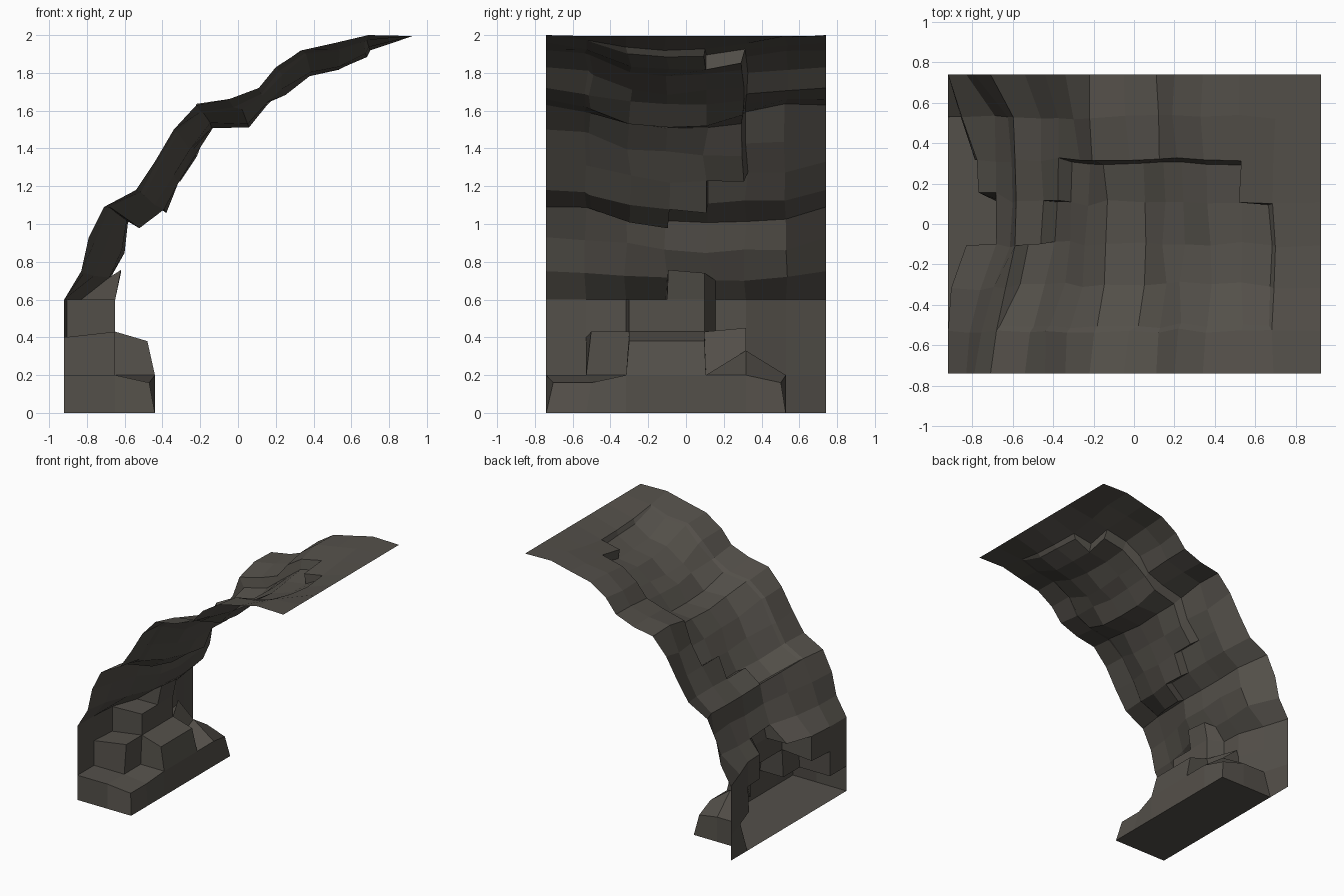
import bpy
import bmesh
import random
from mathutils import Vector

random.seed(4)
if "Cube" in bpy.data.objects:
    bpy.data.objects.remove(bpy.data.objects["Cube"], do_unlink=True)

# Single stone colour
rock = bpy.data.materials.new("dark_rock")
colour = (0.088, 0.080, 0.068, 1)
rock.diffuse_color = colour
rock.use_nodes = True
rock.node_tree.nodes["Principled BSDF"].inputs["Base Color"].default_value = colour

# Side profile of the overhang (x, z), from the ground up to the lip
PROFILE = [(-.92, 0), (-.92, .2), (-.92, .4), (-.92, .6), (-.83, .75), (-.79, .93),
           (-.71, 1.09), (-.54, 1.18), (-.44, 1.33), (-.34, 1.5), (-.22, 1.63),
           (-.05, 1.66), (.11, 1.72), (.2, 1.83), (.34, 1.92), (.52, 1.96),
           (.69, 2), (.925, 1.995)]
DENT = [0, .14, .15, .15, .16, .2, .15, .11, .09, .09, .08, .09, .07, .06, .06, .07, .09, 0]
FOOT_SHAPE = (0, 0, .1, .6, 1, .95, .45, 0)
LOW_SHAPE = (0, .15, .5, .9, 1, 1, .85, 0)
HIGH_SHAPE = (0, .4, .8, 1, .9, .4, .05, 0)
COLS = 7
LAST = len(PROFILE) - 1
WIDTH = 1.48


def column_y(c):
    return WIDTH * (c / COLS - .5)


def inward(p):
    """Direction from the shell towards the middle of the arch."""
    return Vector((.75 - p.x, 0, .3 - p.z)).normalized()


def jitter(amount):
    return Vector([random.uniform(-amount, amount) for _ in range(3)])


# Shell grid, dented inwards away from its borders
bm = bmesh.new()
grid = []
for r, (x, z) in enumerate(PROFILE):
    shape = FOOT_SHAPE if r < 4 else LOW_SHAPE if r < 10 else HIGH_SHAPE
    row = []
    for c in range(COLS + 1):
        p = Vector((x, column_y(c), z))
        side = Vector((1, 0, 0)) if r < 4 else inward(p)
        p += side * DENT[r] * shape[c]
        if 3 < r < LAST and 0 < c < COLS:
            p += jitter(.012)
        if c == 4 and 1 < r < 5:
            p.y += .05
        row.append(bm.verts.new(p))
    grid.append(row)
cells = {}
for r in range(LAST):
    for c in range(COLS):
        cells[r, c] = bm.faces.new((grid[r][c], grid[r][c + 1],
                                    grid[r + 1][c + 1], grid[r + 1][c]))


def pull_out(faces):
    """Extrude faces, returning the new cap faces and their vertices."""
    geom = bmesh.ops.extrude_face_region(bm, geom=faces)["geom"]
    old = [f for f in faces if f.is_valid]
    if old:
        bmesh.ops.delete(bm, geom=old, context='FACES')
    caps = [g for g in geom if isinstance(g, bmesh.types.BMFace)]
    verts = [g for g in geom if isinstance(g, bmesh.types.BMVert)]
    return caps, verts


def region(spans):
    """Cells from {row: (first column, last column)}."""
    return [cells[r, c] for r, (a, b) in spans.items() for c in range(a, b + 1)]


# Stepped ledges at the foot: first the full stack, then the lower steps
caps, verts = pull_out(region({0: (0, 5), 1: (1, 4), 2: (2, 3), 3: (3, 3)}))
for v in verts:
    x, y, z = v.co
    v.co.x = -.65 if z < .65 else -.62
    if .1 < z < .3 and .2 < y < .5:
        # Ramp on the far side of the steps
        v.co.x, v.co.z = -.62, .33
    elif z > .3 and y > .25:
        v.co.x, v.co.z = -.76, .45
    elif z > .3:
        v.co.y = y * .95 - (.05 if y > .05 else 0)
        v.co.z = z + (.03 if z < .5 else .04 if z > .65 else 0)
lower = []
for f in caps:
    mid = f.calc_center_median()
    if mid.z < .2 or (mid.z < .43 and -.32 < mid.y < .11):
        lower.append(f)
caps, verts = pull_out(lower)
for v in verts:
    v.co.x = -.44
    if v.co.z > .35:
        v.co.x = -.48
        v.co.z = .38
    elif v.co.z > .1:
        v.co.z = .2
        if abs(v.co.y) > .45:
            v.co.x = -.47
            v.co.z = .16
            v.co.y *= .95

# Boulders bulging from the wall and the roof, joined by a shallow neck
boulders = {6: (1, 2), 7: (1, 3), 8: (1, 4), 9: (1, 4), 10: (1, 4), 11: (1, 4),
            12: (1, 4), 13: (1, 4), 14: (1, 4), 15: (1, 3)}
caps, verts = pull_out(region(boulders))
for v in verts:
    x, y = v.co.x, v.co.y
    depth = .08 * min(1, max(.1, (y + .6) / .3))
    if .06 < x < .17 or x > .6:
        depth *= .4
    v.co += inward(v.co) * depth + jitter(.008)
    v.co.y *= .95
    if x > .6:
        v.co.x -= .02
    elif -.1 < x < .04:
        v.co.x += .03

mesh = bpy.data.meshes.new("rock_overhang")
bm.to_mesh(mesh)
bm.free()
mesh.materials.append(rock)
overhang = bpy.data.objects.new("rock_overhang", mesh)
bpy.context.collection.objects.link(overhang)
